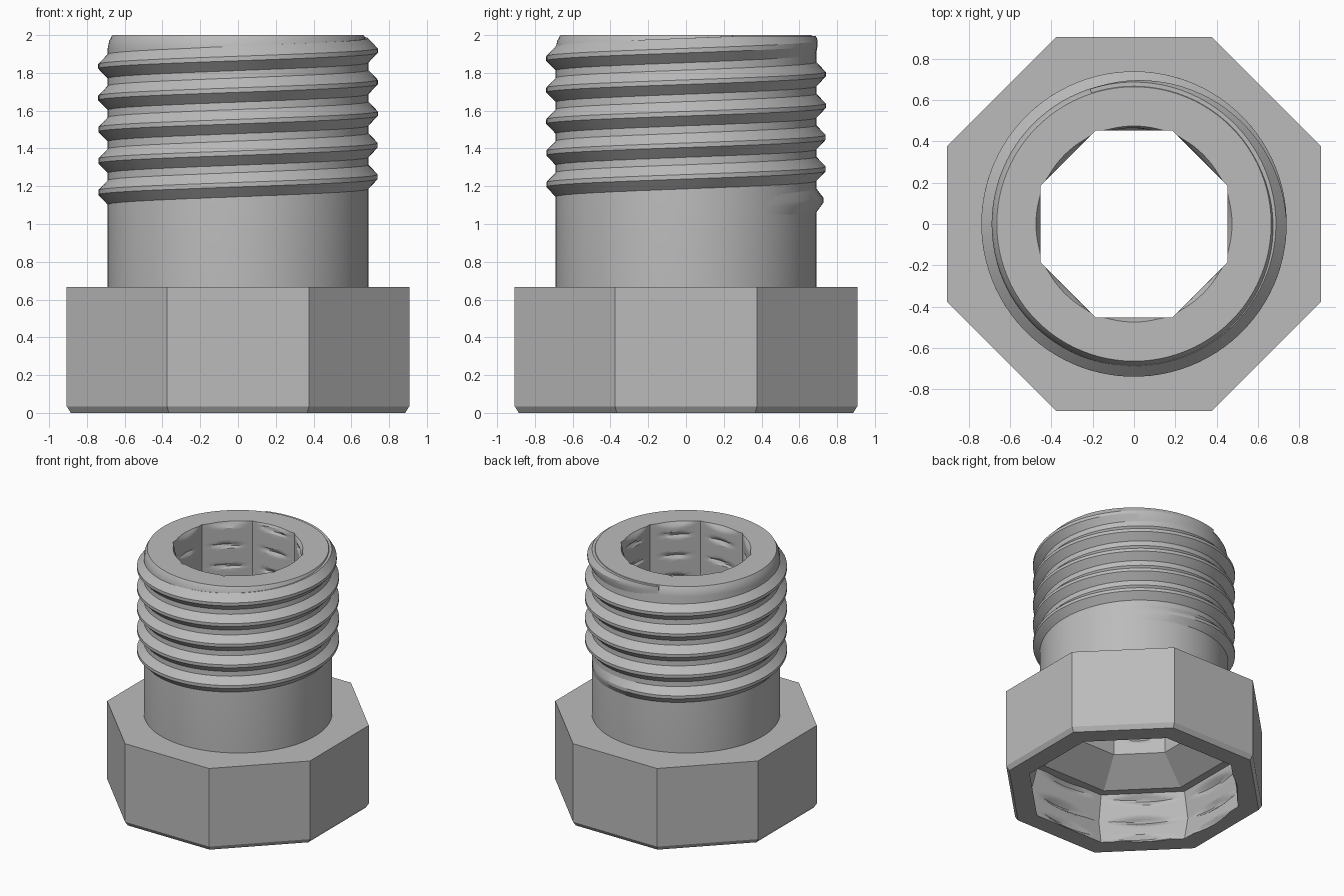
import bpy
import bmesh
import math

cube = bpy.data.objects.get("Cube")
if cube:
    bpy.data.objects.remove(cube, do_unlink=True)

SEGS = 96
PITCH = 0.167
TAU = 2 * math.pi

steel = bpy.data.materials.new("grey_steel")
steel.use_nodes = True
GREY = (0.5, 0.5, 0.5, 1)
steel.diffuse_color = GREY
steel.node_tree.nodes["Principled BSDF"].inputs["Base Color"].default_value = GREY


def circle(radius, angle):
    return radius


def octagon(apothem, angle):
    # distance to a flat-sided octagon with one flat facing the front
    turn = (angle + math.pi / 8) % (math.pi / 4) - math.pi / 8
    return apothem / math.cos(turn)


def grooved(apothem, depth, z, angle):
    # octagonal wall with a shallow helical V groove biting into the flats
    phase = (z / PITCH - angle / TAU) % 1
    distance = abs(phase - 0.5) * PITCH
    return max(octagon(apothem, angle), apothem + depth - 0.8 * distance)


def ring(bm, z, radius_at):
    angles = [TAU * i / SEGS for i in range(SEGS)]
    return [bm.verts.new((radius_at(a) * math.cos(a), radius_at(a) * math.sin(a), z))
            for a in angles]


def bridge(bm, loops, wrap=False):
    pairs = list(zip(loops, loops[1:]))
    if wrap:
        pairs.append((loops[-1], loops[0]))
    for low, high in pairs:
        n = len(low)
        for i in range(n):
            bm.faces.new((low[i], low[(i + 1) % n], high[(i + 1) % n], high[i]))


def finish(bm, name):
    bmesh.ops.recalc_face_normals(bm, faces=bm.faces)
    mesh = bpy.data.meshes.new(name)
    bm.to_mesh(mesh)
    bm.free()
    mesh.materials.append(steel)
    obj = bpy.data.objects.new(name, mesh)
    bpy.context.collection.objects.link(obj)
    bpy.ops.object.select_all(action='DESELECT')
    obj.select_set(True)
    bpy.context.view_layer.objects.active = obj
    bpy.ops.object.shade_smooth_by_angle(angle=math.radians(25))
    return obj


# Hollow body: octagonal head, round shank, stepped octagonal bore
bm = bmesh.new()
loops = []
outside = [(octagon, 0.885, 0), (octagon, 0.907, 0.035), (octagon, 0.907, 0.667),
           (circle, 0.69, 0.667), (circle, 0.69, 1.93), (circle, 0.682, 1.97),
           (circle, 0.665, 2)]
for shape, size, z in outside:
    loops.append(ring(bm, z, lambda a: shape(size, a)))

# Upper bore, opening to a round lead-in at the top
rows = 96
for i in range(rows + 1):
    z = 2 - 1.43 * i / rows
    lead = 0.475 - 0.6 * (2 - z)
    loops.append(ring(bm, z, lambda a: max(grooved(0.452, 0.02, z, a), lead)))

# Tapered ceiling and wide lower socket
loops.append(ring(bm, 0.4, lambda a: octagon(0.68, a)))
rows = 32
for i in range(rows + 1):
    z = 0.4 * (1 - i / rows)
    bulge = 0.05 * (1 - abs(z - 0.2) / 0.2)
    loops.append(ring(bm, z, lambda a: grooved(0.74 + bulge, 0.035, z, a)))
bridge(bm, loops, wrap=True)
finish(bm, "bolt_body")

# External thread: ridge swept up the shank, fading in and out
bm = bmesh.new()
first, last = 0.1, 5.3
steps = int((last - first) * SEGS)
sections = []
for i in range(steps + 1):
    turn = first + (last - first) * i / steps
    height = max(0.0, min(1, (turn - first) / 0.2, (last - turn) / 0.3))
    z = 1.083 + PITCH * turn
    crest = 0.688 + 0.052 * height
    profile = [(0.66, -0.066), (0.688, -0.066), (crest, -0.012),
               (crest, 0.012), (0.688, 0.066), (0.66, 0.066)]
    a = TAU * turn
    sections.append([bm.verts.new((r * math.cos(a), r * math.sin(a), min(z + dz, 1.995)))
                     for r, dz in profile])
bridge(bm, sections)
bm.faces.new(sections[0])
bm.faces.new(sections[-1])
finish(bm, "outer_thread")
